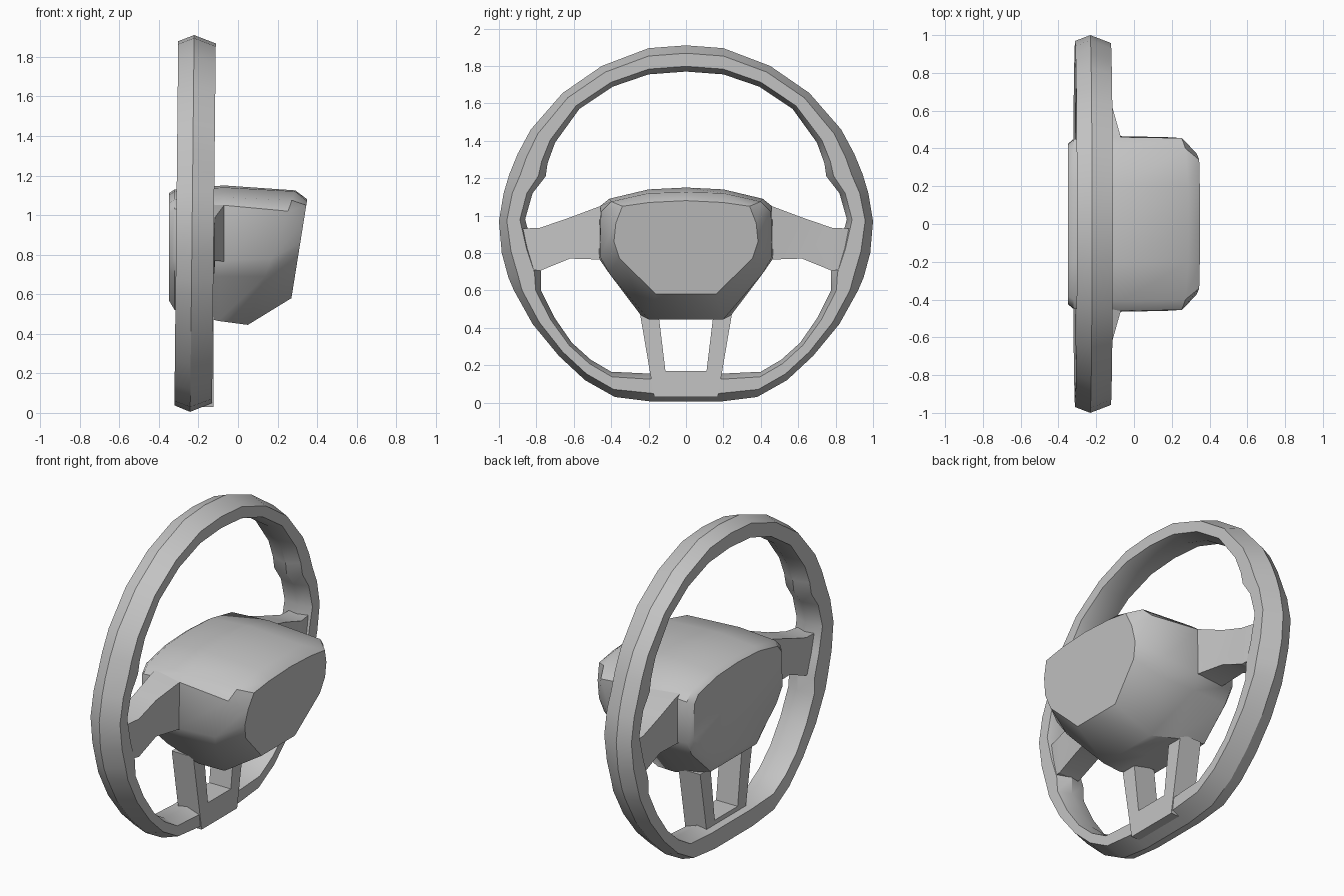
import bpy, bmesh, math

cube = bpy.data.objects.get("Cube")
if cube:
    bpy.data.objects.remove(cube, do_unlink=True)

GREY = (0.55, 0.55, 0.55, 1)
mat = bpy.data.materials.new("plain grey")
mat.use_nodes = True
mat.diffuse_color = GREY
mat.node_tree.nodes["Principled BSDF"].inputs["Base Color"].default_value = GREY


def loft(name, rings, closed=False, angle=30):
    """Skin a list of equal-length point rings; cap the ends unless closed."""
    bm = bmesh.new()
    vs = [[bm.verts.new(p) for p in ring] for ring in rings]
    n = len(vs[0])
    for i in range(len(vs) if closed else len(vs) - 1):
        a, b = vs[i], vs[(i + 1) % len(vs)]
        for j in range(n):
            k = (j + 1) % n
            bm.faces.new((a[j], a[k], b[k], b[j]))
    if not closed:
        bm.faces.new(vs[0][::-1])
        bm.faces.new(vs[-1])
    bmesh.ops.recalc_face_normals(bm, faces=bm.faces)
    me = bpy.data.meshes.new(name)
    bm.to_mesh(me)
    bm.free()
    ob = bpy.data.objects.new(name, me)
    bpy.context.collection.objects.link(ob)
    me.materials.append(mat)
    bpy.ops.object.select_all(action='DESELECT')
    ob.select_set(True)
    bpy.context.view_layer.objects.active = ob
    bpy.ops.object.shade_smooth_by_angle(angle=math.radians(angle))
    return ob


def mirrored(half):
    """Close a half outline of (y, z) whose first and last points lie at y = 0."""
    return half + [(-y, z) for y, z in half[-2:0:-1]]


# Rim: outer and inner outline pairs (y, z), with thumb grips and a flat bottom
outer = [(0, 1.91), (.2, 1.895), (.45, 1.80), (.66, 1.655), (.83, 1.46), (.90, 1.33),
         (.945, 1.22), (.975, 1.12), (1, .97), (.985, .8), (.95, .67), (.92, .6),
         (.82, .42), (.68, .25), (.54, .12), (.38, .03), (.18, .005), (0, .005)]
inner = [(0, 1.77), (.2, 1.755), (.39, 1.69), (.57, 1.57), (.7, 1.39), (.74, 1.28),
         (.75, 1.21), (.82, 1.12), (.86, .98), (.82, .83), (.775, .70), (.775, .6),
         (.7, .45), (.61, .32), (.51, .23), (.4, .165), (.19, .155), (0, .155)]
section = [(0, -.23), (.3, -.12), (.8, -.12), (1, -.2), (.87, -.30), (.22, -.31)]
rim = []
for (oy, oz), (iy, iz) in zip(mirrored(outer), mirrored(inner)):
    ring = []
    for f, x in section:
        z = oz + (iz - oz) * f
        ring.append((x + .02 * (z / 1.9 - .6), oy + (iy - oy) * f, z))
    rim.append(ring)
loft("rim", rim, closed=True)


# Hub: pad face, pad shoulder, cover front, cover rear shoulder and slanted end
def hub_ring(x0, x1, half):
    """Ring whose x runs from x0 at its lowest point to x1 at its highest."""
    zs = [p[1] for p in half]
    lo, hi = min(zs), max(zs)
    return [(x0 + (x1 - x0) * (z - lo) / (hi - lo), y, z) for y, z in mirrored(half)]


loft("hub", [
    hub_ring(-.35, -.35, [(0, 1.11), (.2, 1.10), (.38, 1.06), (.42, 1.01), (.425, .8),
                          (.37, .72), (.2, .57), (0, .57)]),
    hub_ring(-.32, -.32, [(0, 1.13), (.2, 1.12), (.40, 1.08), (.45, 1.03), (.45, .78),
                          (.4, .69), (.22, .52), (0, .52)]),
    hub_ring(-.1, -.07, [(0, 1.15), (.2, 1.14), (.41, 1.09), (.46, 1.05), (.465, .77),
                         (.41, .69), (.24, .465), (0, .465)]),
    hub_ring(.05, .29, [(0, 1.125), (.2, 1.12), (.40, 1.075), (.455, 1.02), (.46, .78),
                        (.41, .69), (.2, .445), (0, .445)]),
    hub_ring(.27, .35, [(0, 1.08), (.2, 1.07), (.34, 1.05), (.375, .96), (.385, .86),
                        (.355, .77), (.16, .58), (0, .58)]),
], angle=42)

# Side spokes: bottom z, top z, rear x along y
stations = [(.38, .76, 1.07, -.06), (.46, .765, 1.05, -.07), (.62, .77, .99, -.115),
            (.78, .705, .935, -.12), (.88, .72, .93, -.14)]
for side, label in ((1, "left"), (-1, "right")):
    loft(label + "_spoke", [[(-.26, side * y, lo), (xb, side * y, lo),
                             (xb, side * y, hi), (-.26, side * y, hi)]
                            for y, lo, hi, xb in stations])

# Lower bracket: two tapered legs joined by a bridge over the rim
bracket = [(.25, .5), (.17, .03), (-.17, .03), (-.25, .5),
           (-.15, .5), (-.11, .17), (.11, .17), (.15, .5)]
loft("lower_bracket", [[(-.27, y, z) for y, z in bracket],
                       [(-.125, y, z) for y, z in bracket]])
